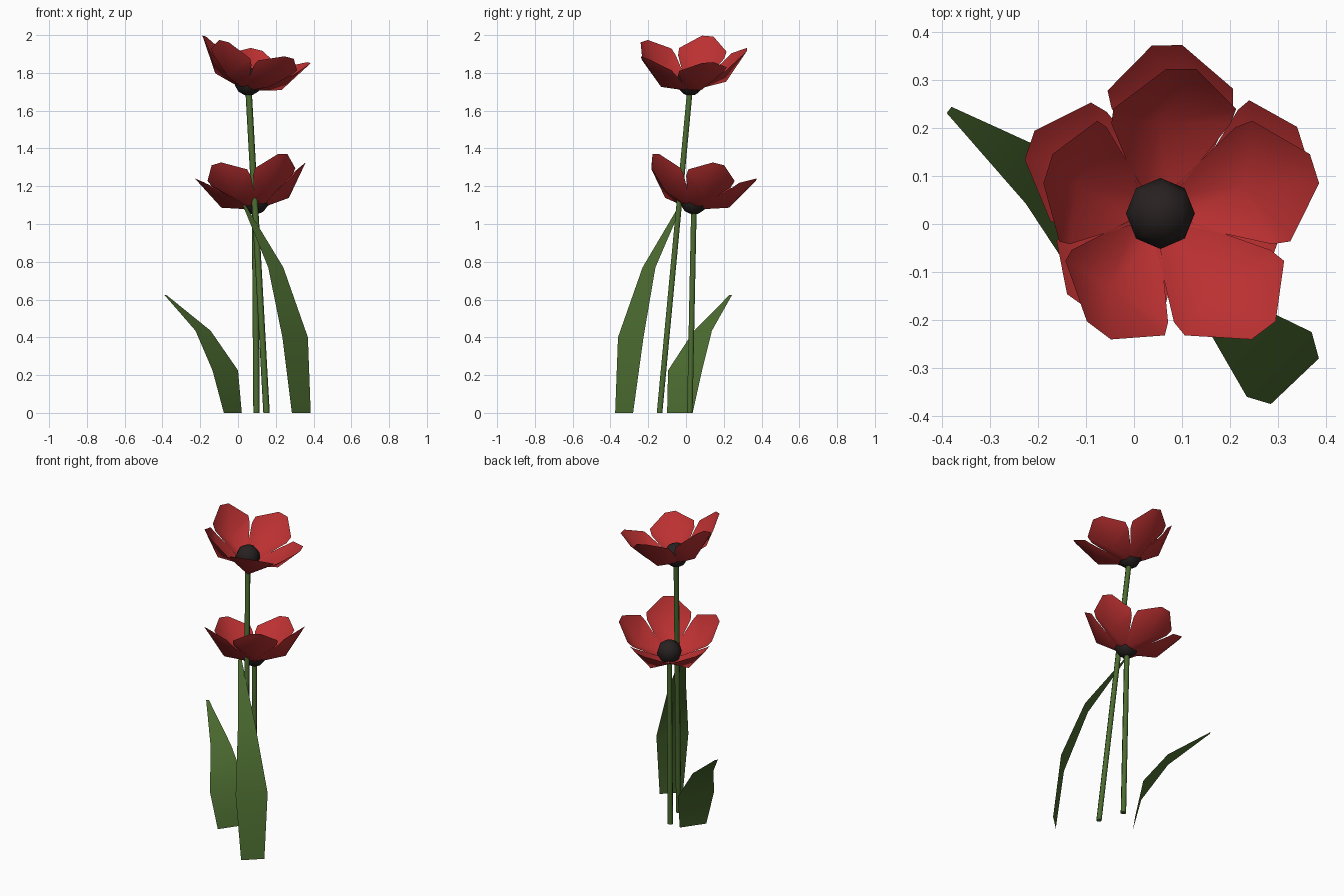
import bpy, bmesh, math
from mathutils import Vector, Matrix

if "Cube" in bpy.data.objects:
    bpy.data.objects.remove(bpy.data.objects["Cube"])


def material(name, rgb):
    m = bpy.data.materials.new(name)
    m.diffuse_color = (*rgb, 1)
    m.use_nodes = True
    m.node_tree.nodes["Principled BSDF"].inputs["Base Color"].default_value = m.diffuse_color
    return m


RED = material("petal red", (0.50, 0.030, 0.031))
GREEN = material("stem green", (0.072, 0.150, 0.030))
DARK = material("core black", (0.021, 0.015, 0.015))


def finish(bm, name, mat, angle=40):
    bmesh.ops.remove_doubles(bm, verts=bm.verts, dist=1e-5)
    me = bpy.data.meshes.new(name)
    bm.to_mesh(me)
    bm.free()
    me.materials.append(mat)
    ob = bpy.data.objects.new(name, me)
    bpy.context.collection.objects.link(ob)
    bpy.ops.object.select_all(action='DESELECT')
    ob.select_set(True)
    bpy.context.view_layer.objects.active = ob
    bpy.ops.object.shade_smooth_by_angle(angle=math.radians(angle))
    return ob


# Cupped petal pointing along +x: distance, sideways, height
CENTRE = [(0.02, 0, -0.045), (0.19, 0, 0.0)]
SIDE = [(0.03, 0.03, -0.035), (0.187, 0.128, 0.09),
        (0.218, 0.132, 0.122), (0.301, 0.032, 0.177)]


def petals(name, place):
    bm = bmesh.new()
    for k in range(5):
        m = place @ Matrix.Rotation(math.radians(18 + 72 * k), 4, 'Z')
        c0, c1 = [bm.verts.new(m @ Vector(p)) for p in CENTRE]
        tips = []
        for s in (1, -1):
            v = [bm.verts.new(m @ Vector((x, s * y, z))) for x, y, z in SIDE]
            loop = [c0] + v
            for a, b in zip(loop, loop[1:]):
                bm.faces.new((c1, b, a) if s < 0 else (c1, a, b)).normal_flip()
            tips.append(v[-1])
        bm.faces.new((c1, tips[1], tips[0]))
    bmesh.ops.recalc_face_normals(bm, faces=bm.faces)
    for f in bm.faces:  # inner side of the cup faces up
        if f.normal.z < 0:
            f.normal_flip()
    finish(bm, name, RED, 30)


def flower(prefix, centre, lean_deg, foot):
    centre, foot = Vector(centre), Vector(foot)
    a = math.radians(lean_deg)
    axis = Vector((-math.sin(a), math.cos(a), 0))
    place = Matrix.Translation(centre) @ Matrix.Rotation(math.radians(14.2), 4, axis)
    petals(prefix + "_petals", place)
    # round seed core
    bm = bmesh.new()
    bmesh.ops.create_uvsphere(bm, u_segments=8, v_segments=6, radius=0.074, matrix=place)
    finish(bm, prefix + "_core", DARK, 60)
    # thin leaning stem with a level foot
    bm = bmesh.new()
    rings = []
    for p in (foot, centre - Vector((0, 0, 0.03))):
        rings.append([bm.verts.new(p + Vector((0.017 * math.cos(i * math.pi / 3),
                                               0.017 * math.sin(i * math.pi / 3), 0)))
                      for i in range(6)])
    for i in range(6):
        j = (i + 1) % 6
        bm.faces.new((rings[0][i], rings[0][j], rings[1][j], rings[1][i]))
    bm.faces.new(rings[0][::-1])
    bm.faces.new(rings[1])
    finish(bm, prefix + "_stem", GREEN, 65)


def leaf(name, rows):
    # each row: left x, left y, right x, right y, height
    bm = bmesh.new()
    pairs = [(bm.verts.new((a, b, z)), bm.verts.new((c, d, z))) for a, b, c, d, z in rows]
    for (a, b), (c, d) in zip(pairs, pairs[1:]):
        bm.faces.new((a, b, d, c))
    finish(bm, name, GREEN, 40)


flower("tall_flower", (0.055, 0.022, 1.753), 0, (0.151, -0.14, 0))
flower("short_flower", (0.09, 0.042, 1.124), 126, (0.098, 0.02, 0))

leaf("front_leaf", [(0.285, -0.375, 0.385, -0.28, 0),
                    (0.235, -0.36, 0.37, -0.225, 0.40),
                    (0.16, -0.23, 0.24, -0.162, 0.77),
                    (0.025, -0.035, 0.04, -0.02, 1.10)])
leaf("back_leaf", [(-0.075, -0.10, 0.02, 0.035, 0),
                   (-0.135, -0.095, 0.0, 0.085, 0.225),
                   (-0.225, 0.042, -0.145, 0.137, 0.435),
                   (-0.39, 0.231, -0.38, 0.244, 0.625)])
